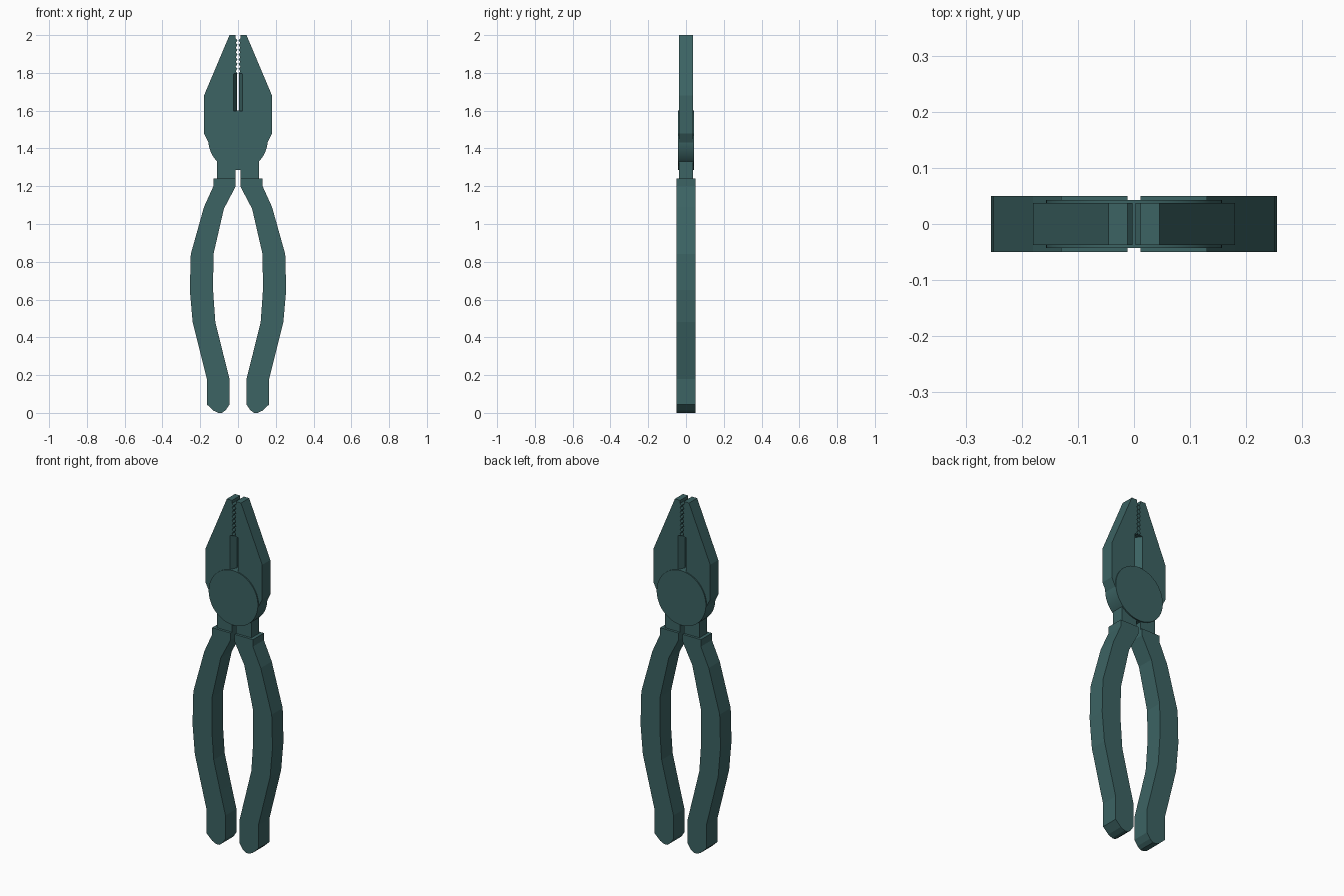
import bpy, bmesh, math

if "Cube" in bpy.data.objects:
    bpy.data.objects.remove(bpy.data.objects["Cube"])

mat = bpy.data.materials.new("dark_teal")
mat.diffuse_color = (0.045, 0.125, 0.125, 1)
mat.use_nodes = True
mat.node_tree.nodes["Principled BSDF"].inputs["Base Color"].default_value = mat.diffuse_color


def finish(name, bm):
    bmesh.ops.recalc_face_normals(bm, faces=bm.faces)
    mesh = bpy.data.meshes.new(name)
    bm.to_mesh(mesh)
    bm.free()
    mesh.materials.append(mat)
    obj = bpy.data.objects.new(name, mesh)
    bpy.context.collection.objects.link(obj)
    return obj


def plate(name, outline, half, side):
    """Extrude an x-z outline through the thickness; side = -1 mirrors it."""
    bm = bmesh.new()
    face = bm.faces.new([bm.verts.new((side * x, -half, z)) for x, z in outline])
    out = bmesh.ops.extrude_face_region(bm, geom=[face])
    bmesh.ops.translate(bm, vec=(0, 2 * half, 0),
                        verts=[v for v in out["geom"] if isinstance(v, bmesh.types.BMVert)])
    bmesh.ops.triangulate(bm, faces=[f for f in bm.faces if len(f.verts) > 4])
    return finish(name, bm)


# Bowed handle sleeve with a blunt rounded end
grip = [(0.13, 1.24), (0.13, 1.20), (0.18, 1.09), (0.25, 0.84), (0.255, 0.65),
        (0.24, 0.48), (0.20, 0.32), (0.165, 0.18), (0.165, 0.045), (0.13, 0.012),
        (0.105, 0.0), (0.085, 0.0), (0.065, 0.015), (0.045, 0.045), (0.045, 0.18),
        (0.078, 0.31), (0.12, 0.48), (0.132, 0.65), (0.13, 0.84), (0.075, 1.08),
        (0.012, 1.20), (0.012, 1.24)]

# Jaw with a toothed gripping edge above a recessed cutter
teeth = 8
jaw = [(0.045, 2.0), (0.18, 1.68), (0.18, 1.48), (0.155, 1.43), (0.0, 1.43),
       (0.0, 1.59), (0.025, 1.59), (0.025, 1.795)]
for i in range(teeth):
    z = 1.795 + 0.2 * i / teeth
    jaw += [(0.003, z + 0.003), (0.012, z + 0.0125)]
jaw.append((0.012, 2.0))

# Steel shank between grip and pivot
neck = [(0.11, 1.20), (0.11, 1.33), (0.10, 1.40), (0.0, 1.40), (0.0, 1.285),
        (0.012, 1.285), (0.012, 1.20)]

for side, label in ((-1, "left"), (1, "right")):
    plate(label + "_grip", grip, 0.05, side)
    plate(label + "_jaw", jaw, 0.037, side)
    plate(label + "_neck", neck, 0.036, side)
    # Wedge-shaped cutting edge
    bm = bmesh.new()
    section = [(0.026, -0.037), (0.005, 0.0), (0.026, 0.037)]
    face = bm.faces.new([bm.verts.new((side * x, y, 1.58)) for x, y in section])
    out = bmesh.ops.extrude_face_region(bm, geom=[face])
    bmesh.ops.translate(bm, vec=(0, 0, 0.22),
                        verts=[v for v in out["geom"] if isinstance(v, bmesh.types.BMVert)])
    finish(label + "_cutter_edge", bm)

# Round pivot joint, slightly proud of the jaws
bpy.ops.mesh.primitive_cylinder_add(vertices=48, radius=0.157, depth=0.086,
                                    location=(0, 0, 1.443),
                                    rotation=(math.pi / 2, 0, 0))
pivot = bpy.context.object
pivot.name = "pivot_disc"
pivot.data.materials.append(mat)
bpy.ops.object.shade_smooth_by_angle(angle=math.radians(30))
